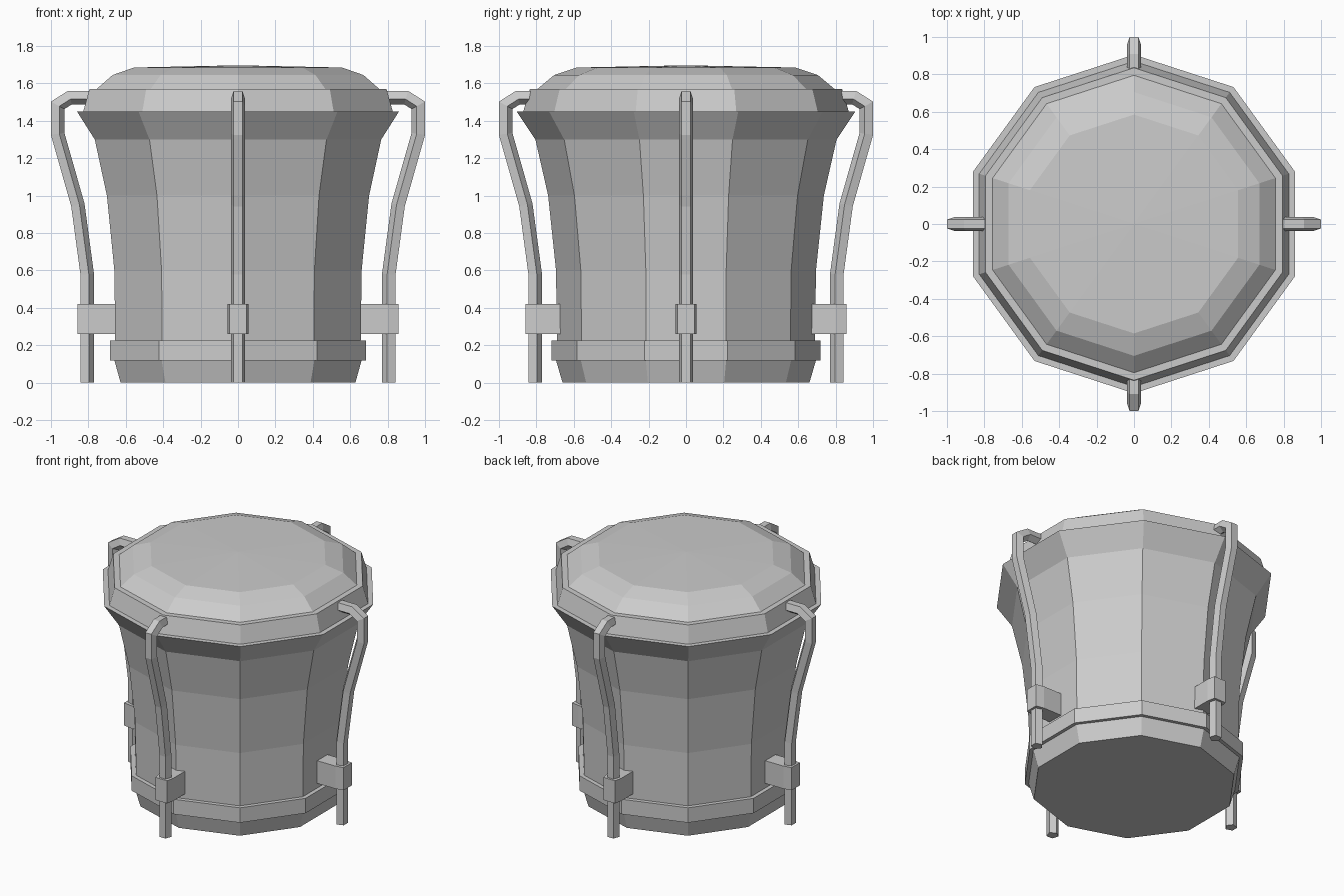
import bpy
import bmesh
import math
from mathutils import Vector, Matrix

cube = bpy.data.objects.get("Cube")
if cube:
    bpy.data.objects.remove(cube, do_unlink=True)

SIDES = 10

grey = bpy.data.materials.new("plain grey")
grey.use_nodes = True
colour = (0.6, 0.6, 0.6, 1)
grey.diffuse_color = colour
grey.node_tree.nodes["Principled BSDF"].inputs["Base Color"].default_value = colour


def finish(bm, name):
    bmesh.ops.recalc_face_normals(bm, faces=bm.faces)
    mesh = bpy.data.meshes.new(name)
    bm.to_mesh(mesh)
    bm.free()
    mesh.materials.append(grey)
    obj = bpy.data.objects.new(name, mesh)
    bpy.context.collection.objects.link(obj)
    return obj


def skin(bm, rings, caps=True):
    """Join successive rings of points with quads and close both ends."""
    loops = [[bm.verts.new(p) for p in ring] for ring in rings]
    count = len(loops[0])
    for low, high in zip(loops, loops[1:]):
        for i in range(count):
            j = (i + 1) % count
            bm.faces.new((low[i], low[j], high[j], high[i]))
    if caps:
        bm.faces.new(loops[0])
        bm.faces.new(loops[-1])
    return loops


def lathe(name, profile, peak=None):
    """Ten-sided turned part with corners on the front and back."""
    angles = [math.pi / 2 + math.tau * i / SIDES for i in range(SIDES)]
    rings = [[(r * math.cos(a), r * math.sin(a), z) for a in angles]
             for r, z in profile]
    bm = bmesh.new()
    loops = skin(bm, rings)
    if peak:
        top = next(f for f in bm.faces if set(f.verts) == set(loops[-1]))
        bmesh.ops.poke(bm, faces=[top])
        bm.verts.ensure_lookup_table()
        bm.verts[-1].co = (0, 0, peak)
    return finish(bm, name)


# Turned body, base band, rim and domed head
lathe("barrel", [(0.66, 0), (0.695, 0.12), (0.69, 0.225), (0.695, 0.6),
                 (0.737, 1.0), (0.805, 1.3), (0.905, 1.45)])
lathe("base_band", [(0.72, 0.12), (0.72, 0.225)])
lathe("rim_hoop", [(0.87, 1.45), (0.835, 1.57)])
lathe("drum_head", [(0.795, 1.57), (0.705, 1.645), (0.585, 1.685)], peak=1.697)


def rod(name, spin):
    """Five-sided rod swept along a bent path, mitred at each bend."""
    path = [Vector(p) for p in ((0.81, 0), (0.81, 0.58), (0.86, 0.95),
                                (0.968, 1.33), (0.968, 1.485),
                                (0.9, 1.528), (0.79, 1.528))]
    steps = [(b - a).normalized() for a, b in zip(path, path[1:])]
    normals = [Vector((s.y, -s.x)) for s in steps]
    rings = []
    for i, p in enumerate(path):
        before, after = normals[max(i - 1, 0)], normals[min(i, len(normals) - 1)]
        mitre = (before + after).normalized()
        mitre /= mitre.dot(after)
        ring = []
        for k in range(5):
            a = math.tau * (k + 0.5) / 5
            q = p + mitre * 0.04 * math.cos(a)
            ring.append(spin @ Vector((q.x, 0.04 * math.sin(a), q.y)))
        rings.append(ring)
    bm = bmesh.new()
    skin(bm, rings)
    finish(bm, name)


def clamp(name, spin):
    """Tapered block that ties a rod to the barrel."""
    rings = []
    for r, half in ((0.64, 0.057), (0.8, 0.057), (0.857, 0.046)):
        rings.append([spin @ Vector((r, y, z)) for y, z in
                      ((-half, 0.26), (half, 0.26), (half, 0.42), (-half, 0.42))])
    bm = bmesh.new()
    skin(bm, rings)
    finish(bm, name)


# Four tension rods and their clamps
for i, place in enumerate(("left", "back", "right", "front")):
    spin = Matrix.Rotation(i * math.pi / 2, 3, 'Z')
    rod(place + "_rod", spin)
    clamp(place + "_clamp", spin)
